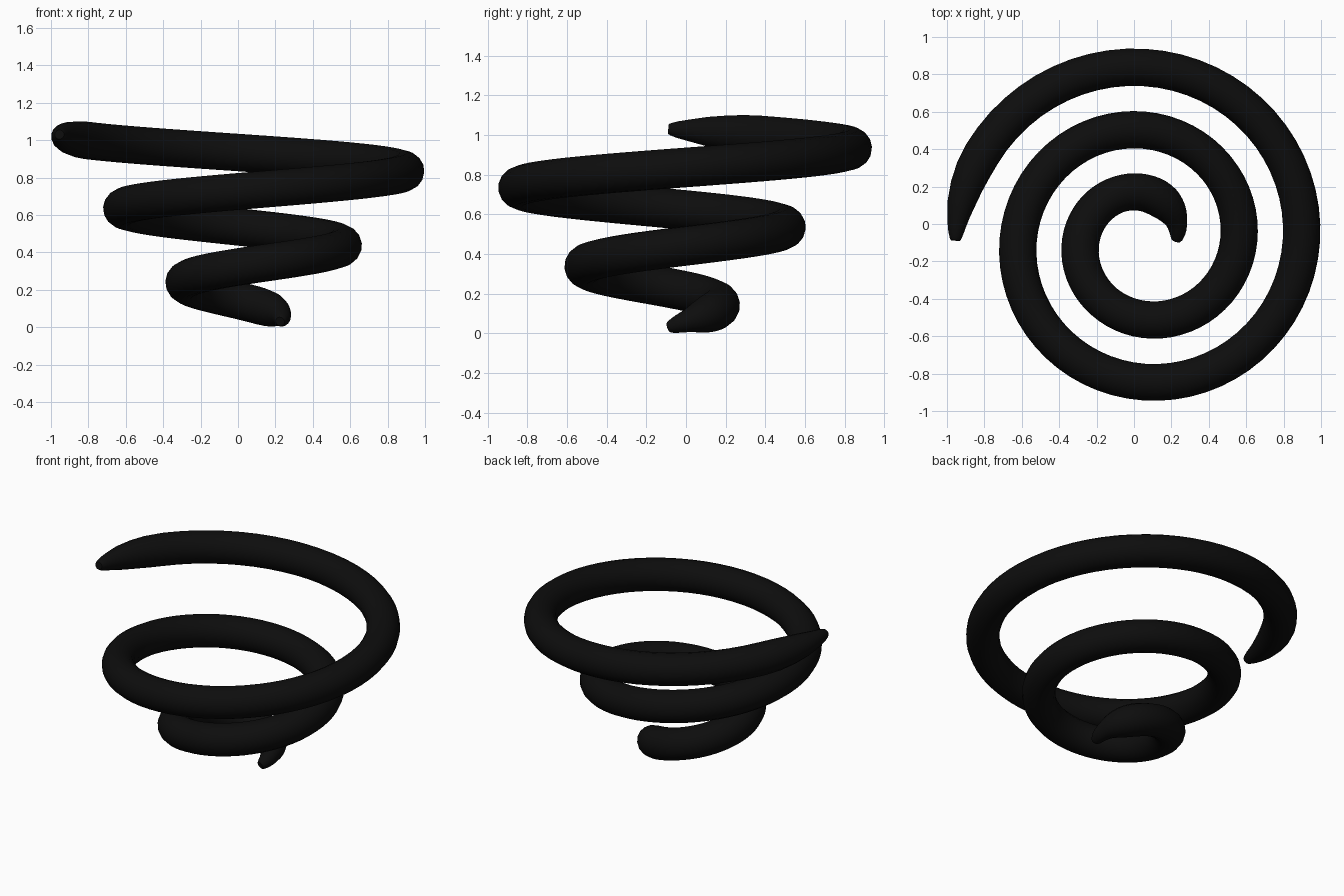
import bpy, math

if "Cube" in bpy.data.objects:
    bpy.data.objects.remove(bpy.data.objects["Cube"])

TURNS = 2.5          # total turns of the coil
STEPS = 160          # path points along the coil
CX, CY = 0.054, -0.088
R0, PITCH = 0.171, 0.335   # start radius, radial growth per turn
Z0, RISE = 0.03, 0.4       # start height, climb per turn
TUBE = 0.1

# thickness (as a fraction) against degrees from each tip
START = [(0, 0.25), (3, 0.32), (14, 0.45), (28, 0.57), (45, 0.80), (60, 0.95), (75, 1.0)]
END = [(0, 0.25), (0.7, 0.32), (2.5, 0.42), (5, 0.52), (11, 0.74), (20, 0.95), (27, 1.0)]


def lerp(table, a):
    for (a0, v0), (a1, v1) in zip(table, table[1:]):
        if a <= a1:
            return v0 + (v1 - v0) * (a - a0) / (a1 - a0)
    return 1.0


def point(t):
    a = 2 * math.pi * t
    r = R0 + PITCH * t
    return (CX + r * math.cos(a), CY + r * math.sin(a), Z0 + RISE * t)


# path parameters, with extra points near the outer tip
ts = [TURNS * i / STEPS for i in range(STEPS + 1)]
ts = sorted(set(ts + [0.002, 0.008] + [TURNS - d / 360 for d in (0.7, 1.5, 2.5, 4, 8)]))

curve = bpy.data.curves.new("spiral_coil", 'CURVE')
curve.dimensions = '3D'
curve.bevel_depth = TUBE
curve.bevel_resolution = 6
curve.use_fill_caps = True
spline = curve.splines.new('POLY')
spline.points.add(len(ts) - 1)
for p, t in zip(spline.points, ts):
    p.co = (*point(t), 1)
    p.radius = min(lerp(START, t * 360), lerp(END, (TURNS - t) * 360))
spline.use_smooth = True

coil = bpy.data.objects.new("spiral_coil", curve)
bpy.context.collection.objects.link(coil)

# convert to a mesh and smooth it
bpy.context.view_layer.objects.active = coil
coil.select_set(True)
bpy.ops.object.convert(target='MESH')
coil = bpy.context.object
bpy.ops.object.shade_smooth_by_angle(angle=math.radians(50))

# black finish
mat = bpy.data.materials.new("black")
mat.diffuse_color = (0.004, 0.004, 0.004, 1)
mat.use_nodes = True
mat.node_tree.nodes["Principled BSDF"].inputs["Base Color"].default_value = mat.diffuse_color
coil.data.materials.clear()
coil.data.materials.append(mat)
